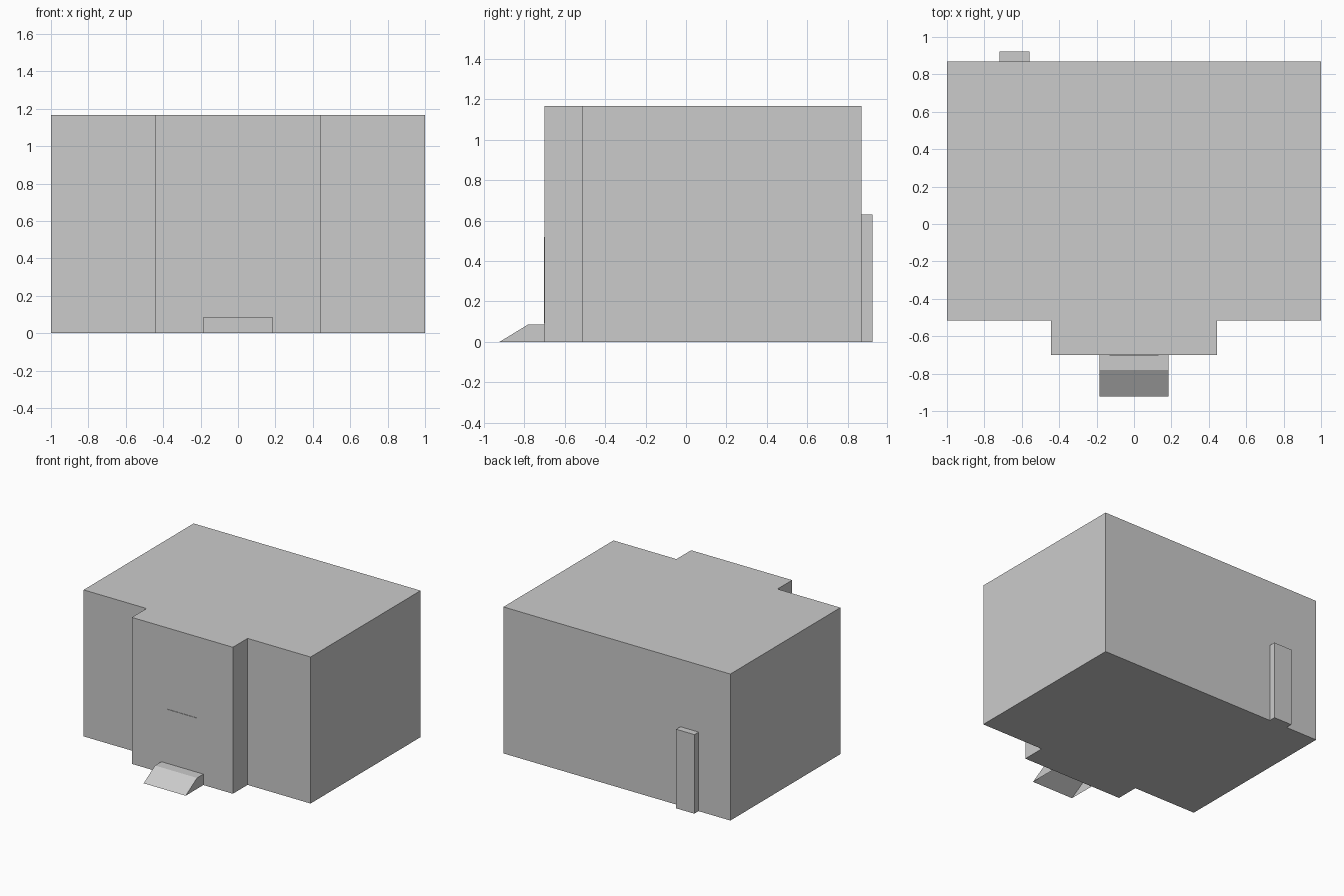
import bpy
import bmesh

if "Cube" in bpy.data.objects:
    bpy.data.objects.remove(bpy.data.objects["Cube"])


def prism(name, outline, to_3d, offset, skip=()):
    """Sweep an outline by an offset; skip drops side faces by index."""
    bm = bmesh.new()
    near = [bm.verts.new(to_3d(a, b, 0)) for a, b in outline]
    far = [bm.verts.new(to_3d(a, b, offset)) for a, b in outline]
    bm.faces.new(near)
    bm.faces.new(far)
    n = len(outline)
    for i in range(n):
        if i not in skip:
            j = (i + 1) % n
            bm.faces.new((near[i], near[j], far[j], far[i]))
    bmesh.ops.recalc_face_normals(bm, faces=bm.faces)
    mesh = bpy.data.meshes.new(name)
    bm.to_mesh(mesh)
    bm.free()
    obj = bpy.data.objects.new(name, mesh)
    bpy.context.collection.objects.link(obj)
    return obj


def box(name, x0, x1, y0, y1, z0, z1):
    return prism(name, [(x0, y0), (x1, y0), (x1, y1), (x0, y1)],
                 lambda a, b, t: (a, b, z0 + t), z1 - z0)


# Main block with the projecting front bay, mirrored footprint
half = [(0.445, -0.70), (0.445, -0.515), (1.0, -0.515), (1.0, 0.87)]
footprint = half + [(-x, y) for x, y in reversed(half)]
prism("building_body", footprint, lambda a, b, t: (a, b, t), 1.167)

# Entrance ramp: sloped shell, open underneath and against the wall
ramp_profile = [(-0.923, 0), (-0.78, 0.087), (-0.70, 0.087), (-0.70, 0)]
prism("entrance_ramp", ramp_profile,
      lambda a, b, t: (t - 0.185, a, b), 0.37, skip=(2, 3))

# Thin door panel above the ramp
box("front_door", -0.13, 0.13, -0.704, -0.70, 0.09, 0.52)

# Narrow utility box on the back wall
box("back_utility_box", -0.72, -0.56, 0.87, 0.923, 0, 0.63)
